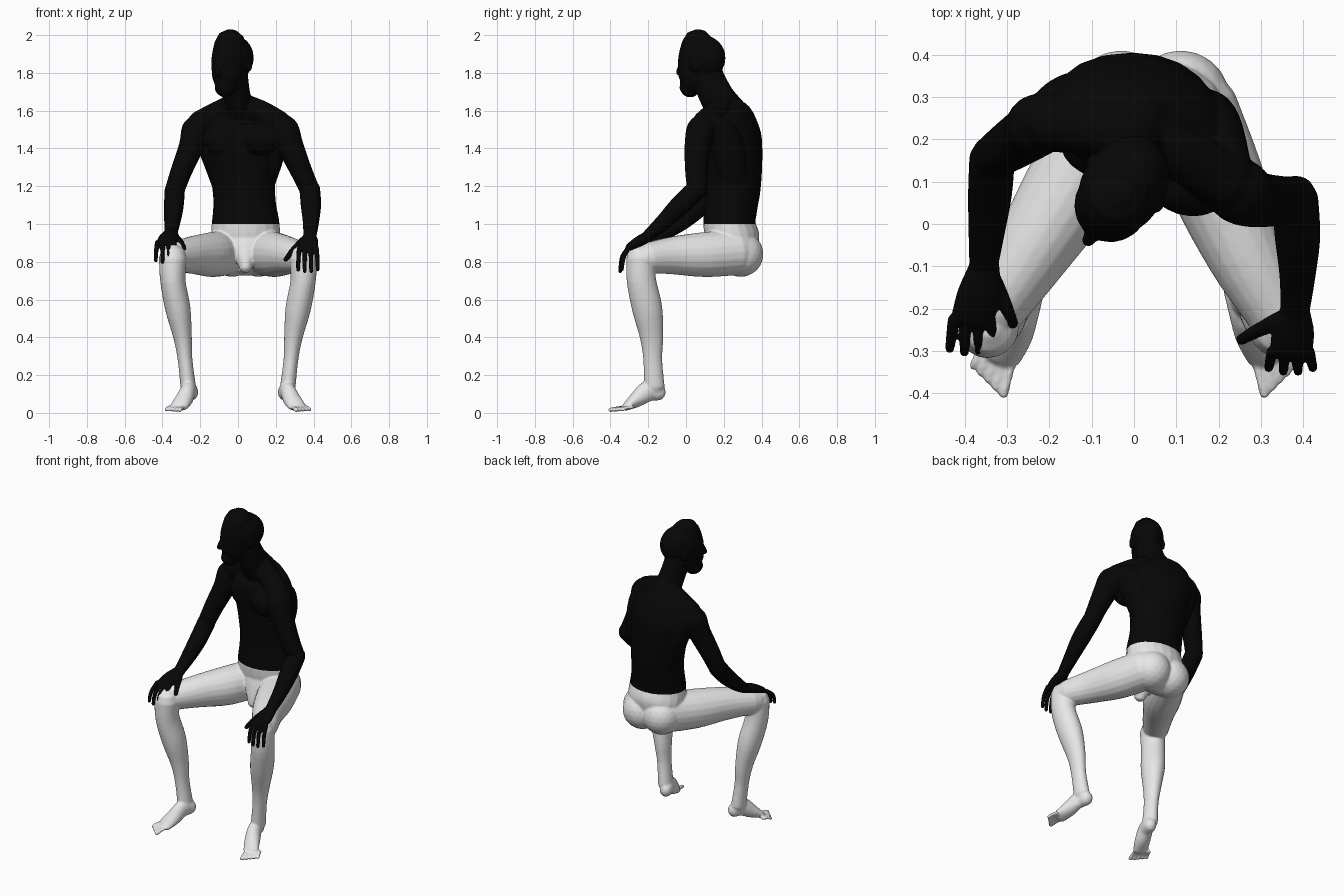
import bpy, bmesh, math
from mathutils import Vector, Matrix

if "Cube" in bpy.data.objects:
    bpy.data.objects.remove(bpy.data.objects["Cube"])


def material(name, rgb):
    m = bpy.data.materials.new(name)
    m.use_nodes = True
    m.diffuse_color = (*rgb, 1)
    m.node_tree.nodes["Principled BSDF"].inputs["Base Color"].default_value = (*rgb, 1)
    return m


black = material("black", (0.002, 0.002, 0.002))
pale = material("pale_grey", (0.8, 0.8, 0.8))
RING = 20


def spline(rows, steps=4):
    """Smooth a list of section rows with a Catmull-Rom curve."""
    out = []
    for i in range(len(rows) - 1):
        p0, p1 = rows[max(i - 1, 0)], rows[i]
        p2, p3 = rows[i + 1], rows[min(i + 2, len(rows) - 1)]
        for s in range(steps):
            t = s / steps
            out.append([0.5 * (2 * b + (c - a) * t + (2 * a - 5 * b + 4 * c - d) * t * t
                               + (3 * b - a - 3 * c + d) * t ** 3)
                        for a, b, c, d in zip(p0, p1, p2, p3)])
    return out + [list(rows[-1])]


def tube(bm, rows):
    """Rounded tube; a row is x, y, z, half width, half depth, turn in degrees."""
    rows = [(list(r) + [r[3]] if len(r) == 4 else list(r)) for r in rows]
    rows = spline([r + [0] if len(r) == 5 else r for r in rows])
    pts = [Vector(r[:3]) for r in rows]
    rings = []
    for i, r in enumerate(rows):
        t = (pts[min(i + 1, len(pts) - 1)] - pts[max(i - 1, 0)]).normalized()
        ang = math.radians(r[5])
        side = Vector((math.cos(ang), math.sin(ang), 0))
        side = (side - t * side.dot(t)).normalized()
        up = t.cross(side)
        rings.append((pts[i], t, side * r[3], up * r[4], min(r[3], r[4])))
    # domed ends
    shape = []
    p, t, u, v, k = rings[0]
    shape += [(p - t * k * d, u * s, v * s) for d, s in ((0.95, 0.3), (0.6, 0.8))]
    shape += [(q, a, b) for q, _, a, b, _ in rings]
    p, t, u, v, k = rings[-1]
    shape += [(p + t * k * d, u * s, v * s) for d, s in ((0.6, 0.8), (0.95, 0.3))]
    loops = []
    for p, u, v in shape:
        loops.append([bm.verts.new(p + u * math.cos(2 * math.pi * j / RING)
                                   + v * math.sin(2 * math.pi * j / RING)) for j in range(RING)])
    for a, b in zip(loops, loops[1:]):
        for j in range(RING):
            k = (j + 1) % RING
            bm.faces.new((a[j], a[k], b[k], b[j]))
    bm.faces.new(loops[0][::-1])
    bm.faces.new(loops[-1])


def ball(bm, centre, radii, turn=0):
    m = Matrix.Translation(centre) @ Matrix.Rotation(math.radians(turn), 4, 'Z') \
        @ Matrix.Diagonal((*radii, 1))
    bmesh.ops.create_icosphere(bm, subdivisions=3, radius=1, matrix=m)


def fuse(bm, name, mats, voxel, smooth, cut=None):
    """Blend all pieces into one skin; faces above the cut take the second colour."""
    bmesh.ops.recalc_face_normals(bm, faces=bm.faces[:])
    me = bpy.data.meshes.new(name)
    bm.to_mesh(me)
    bm.free()
    ob = bpy.data.objects.new(name, me)
    bpy.context.scene.collection.objects.link(ob)
    rm = ob.modifiers.new("blend", 'REMESH')
    rm.mode, rm.voxel_size = 'VOXEL', voxel
    sm = ob.modifiers.new("soften", 'SMOOTH')
    sm.factor, sm.iterations = 0.5, smooth
    dg = bpy.context.evaluated_depsgraph_get()
    done = bpy.data.meshes.new_from_object(ob.evaluated_get(dg))
    ob.modifiers.clear()
    ob.data = done
    done.name = name
    done.materials.clear()
    for m in mats:
        done.materials.append(m)
    bm = bmesh.new()
    bm.from_mesh(done)
    if cut:
        bmesh.ops.bisect_plane(bm, geom=bm.verts[:] + bm.edges[:] + bm.faces[:],
                               plane_co=(0, 0, cut), plane_no=(0, 0, 1))
    for f in bm.faces:
        f.smooth = True
        f.material_index = 1 if cut and f.calc_center_median().z > cut else 0
    bm.to_mesh(done)
    bm.free()


body = bmesh.new()

# torso, twisted toward its right
tube(body, [(.04, .27, .84, .16, .115), (.04, .25, .91, .182, .143), (.04, .23, 1.0, .18, .138),
            (.035, .24, 1.1, .167, .14, -4), (.03, .25, 1.2, .168, .147, -8),
            (.02, .25, 1.35, .192, .152, -14), (.01, .24, 1.47, .215, .152, -17),
            (0, .23, 1.56, .185, .125, -17), (0, .21, 1.6, .12, .09, -17)])
ball(body, (-.075, .165, 1.44), (.1, .06, .085), -17)    # chest muscles
ball(body, (.125, .095, 1.45), (.1, .075, .085), -17)
for x in (-.03, .11):
    ball(body, (x, .29, .84), (.118, .12, .12))          # buttocks
tube(body, [(.04, .17, .95, .15, .06), (.04, .145, .87, .095, .06),
            (.04, .12, .81, .055, .05), (.04, .105, .775, .036, .04)])

# sides of the back, rising to the shoulders
tube(body, [(.14, .25, 1.2, .05, .07), (.185, .23, 1.36, .06, .085),
            (.2, .19, 1.47, .065, .085), (.22, .12, 1.53, .06)])
tube(body, [(-.085, .28, 1.2, .05, .07), (-.135, .28, 1.36, .06, .08),
            (-.165, .27, 1.47, .075, .075), (-.21, .24, 1.53, .06)])

# neck and shoulder slopes
tube(body, [(.01, .23, 1.58, .09, .1), (-.005, .165, 1.67, .073, .092),
            (-.018, .115, 1.78, .071, .085)])
tube(body, [(0, .21, 1.63, .07), (.12, .16, 1.59, .065), (.215, .1, 1.53, .07)])
tube(body, [(0, .21, 1.63, .07), (-.1, .23, 1.585, .068), (-.2, .24, 1.53, .07)])

# head, turned to its right
TURN = -33
FACE = Vector((math.sin(math.radians(TURN)), -math.cos(math.radians(TURN)), 0))
ACROSS = Vector((-FACE.y, FACE.x, 0))
HEAD = Vector((-.025, .089, 0))


def on_head(forward, z, side=0):
    return HEAD + FACE * forward + ACROSS * side + Vector((0, 0, z))


ball(body, on_head(0, 1.88), (.099, .129, .12), TURN)
tube(body, [(*on_head(d, z), a, b, TURN) for d, z, a, b in
            ((.03, 1.95, .082, .088), (.048, 1.88, .088, .09), (.056, 1.81, .084, .086),
             (.066, 1.755, .074, .075), (.082, 1.725, .055, .058))])
tube(body, [(*on_head(d, z), r, r, TURN) for d, z, r in
            ((.13, 1.865, .011), (.147, 1.82, .014), (.152, 1.802, .016))])
for s in (-1, 1):
    ball(body, on_head(-.01, 1.84, s * .096), (.01, .022, .034), TURN)   # ears

# upper arms
tube(body, [(.222, .095, 1.545, .055), (.245, .08, 1.5, .077), (.278, .06, 1.41, .07, .068),
            (.335, .055, 1.28, .058, .06), (.38, .06, 1.18, .053)])
tube(body, [(-.212, .24, 1.54, .055), (-.225, .235, 1.5, .073), (-.248, .215, 1.41, .066, .068),
            (-.3, .18, 1.28, .057, .06), (-.335, .155, 1.18, .052)])

# thighs
tube(body, [(-.05, .27, .85, .1, .12), (-.14, .1, .838, .112, .119),
            (-.24, -.06, .836, .094, .1), (-.335, -.2, .825, .077, .08)])
tube(body, [(.13, .27, .85, .115, .12), (.195, .1, .838, .114, .119),
            (.265, -.07, .833, .094, .1), (.34, -.205, .82, .077, .08)])

# lower legs, feet and toes, mirrored
for s in (-1, 1):
    tube(body, [(s * x, y, z, a, b) for x, y, z, a, b in
                ((.345, -.242, .82, .074, .074), (.345, -.236, .7, .067, .078),
                 (.318, -.205, .55, .067, .08), (.293, -.182, .4, .049, .062),
                 (.28, -.176, .28, .039, .05), (.264, -.168, .14, .041, .055))])
    tube(body, [(s * x, y, z, a, b) for x, y, z, a, b in
                ((.247, -.145, .108, .038, .044), (.262, -.2, .115, .04, .055),
                 (.285, -.26, .072, .047, .042), (.312, -.312, .036, .047, .023))])
    for i in range(5):
        k = i / 4
        tube(body, [(s * (.283 + .075 * k), -.315 + .03 * k, .03, .01),
                    (s * (.296 + .077 * k), -.36 + .04 * k, .026, .0095),
                    (s * (.308 + .072 * k), -.4 + .065 * k, .016, .0125 - .003 * k)])

fuse(body, "body", [pale, black], .006, 5, cut=1.0)


def lower_arm(name, arm, palm, spread, drop, thumb):
    """Forearm, palm, four bent fingers and a thumb."""
    bm = bmesh.new()
    tube(bm, arm)
    tube(bm, palm)
    x, y, z = palm[-1][:3]
    for i in range(4):
        k = i / 1.5 - 1
        fx = x + spread * k
        lag = .012 * abs(k)
        tube(bm, [(fx, y, z, .013), (fx + .006 * k, y - drop[0] * .8 + lag, z - drop[1] * .4, .012),
                  (fx + .008 * k, y - drop[0] + lag, z - drop[1] + lag, .0105)])
    tube(bm, thumb)
    fuse(bm, name, [black], .0045, 4)


lower_arm("left_forearm_and_hand",
          [(.38, .06, 1.185, .055), (.386, -.03, 1.1, .054), (.386, -.12, 1.01, .043),
           (.38, -.21, .93, .034, .03)],
          [(.38, -.2, .935, .035, .03), (.376, -.255, .905, .05, .028),
           (.37, -.3, .878, .05, .02)],
          .044, (.052, .132),
          [(.35, -.225, .915, .022), (.295, -.25, .865, .017), (.253, -.273, .812, .013)])
lower_arm("right_forearm_and_hand",
          [(-.335, .155, 1.18, .054), (-.34, .07, 1.09, .052), (-.348, -.02, 1.01, .043),
           (-.355, -.1, .95, .034, .03)],
          [(-.352, -.095, .952, .035, .03), (-.365, -.165, .93, .052, .028),
           (-.383, -.225, .903, .05, .02)],
          .044, (.082, .108),
          [(-.335, -.13, .93, .022), (-.305, -.19, .905, .017), (-.286, -.235, .87, .013)])
